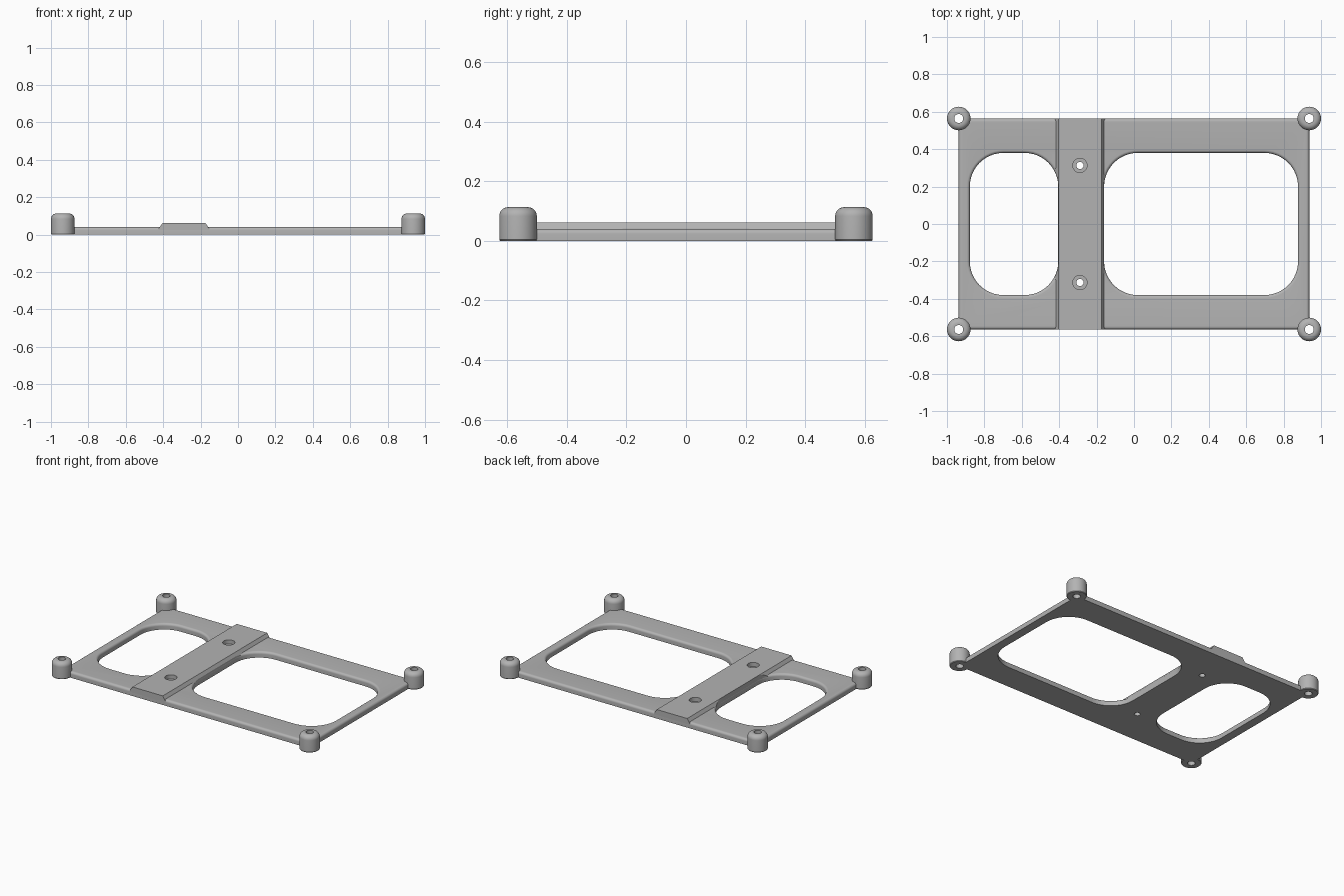
import bpy
import math

cube = bpy.data.objects.get("Cube")
if cube:
    bpy.data.objects.remove(cube, do_unlink=True)

grey = bpy.data.materials.new("mid grey")
grey.use_nodes = True
colour = (0.45, 0.45, 0.45, 1)
grey.diffuse_color = colour
grey.node_tree.nodes["Principled BSDF"].inputs["Base Color"].default_value = colour

HX, HY = 0.937, 0.564        # plate half size, also the post centres
TOP, LIP = 0.04, 0.016       # plate thickness and edge rounding
BAR_X, HOLE_Y = -0.289, 0.313
OPENINGS = [(-0.878, -0.405), (-0.16, 0.877)]


def loft(name, rings, tube=False):
    """Join equal rings of points with quads; cap the ends or close into a tube."""
    n = len(rings[0])
    verts = [p for ring in rings for p in ring]
    faces = []
    for k in range(len(rings) if tube else len(rings) - 1):
        a, b = k * n, (k + 1) % len(rings) * n
        for i in range(n):
            j = (i + 1) % n
            faces.append((a + i, a + j, b + j, b + i))
    if not tube:
        faces.append(tuple(reversed(range(n))))
        faces.append(tuple(range(len(verts) - n, len(verts))))
    mesh = bpy.data.meshes.new(name)
    mesh.from_pydata(verts, [], faces)
    mesh.materials.append(grey)
    obj = bpy.data.objects.new(name, mesh)
    bpy.context.collection.objects.link(obj)
    return obj


def circle(x, y, r, z, n=48):
    return [(x + r * math.cos(2 * math.pi * i / n),
             y + r * math.sin(2 * math.pi * i / n), z) for i in range(n)]


def rounded_rect(x0, x1, y0, y1, r, z, n=12):
    pts = []
    corners = [(x1 - r, y1 - r), (x0 + r, y1 - r), (x0 + r, y0 + r), (x1 - r, y0 + r)]
    for q, (cx, cy) in enumerate(corners):
        for i in range(n + 1):
            a = (q + i / n) * math.pi / 2
            pts.append((cx + r * math.cos(a), cy + r * math.sin(a), z))
    return pts


def quarter(r, steps=6):
    """Inset and height pairs along a rounded edge of radius r."""
    angles = [math.pi / 2 * i / steps for i in range(steps + 1)]
    return [(r - r * math.cos(a), r * math.sin(a)) for a in angles]


def cut(obj, cutters):
    for cutter in cutters:
        cutter.hide_render = True
        cutter.hide_set(True)
        mod = obj.modifiers.new("cut", 'BOOLEAN')
        mod.operation = 'DIFFERENCE'
        mod.solver = 'EXACT'
        mod.object = cutter


def smooth(obj):
    bpy.ops.object.select_all(action='DESELECT')
    obj.select_set(True)
    bpy.context.view_layer.objects.active = obj
    for mod in list(obj.modifiers):
        bpy.ops.object.modifier_apply(modifier=mod.name)
    bpy.ops.object.shade_smooth_by_angle(angle=math.radians(30))


def opening(name, x0, x1, profile):
    return loft(name, [rounded_rect(x0 - o, x1 + o, -0.38 - o, 0.38 + o, 0.18 + o, z)
                       for o, z in profile])


# Base plate with a rounded upper rim
rim = [(0, 0)] + [(i, TOP - LIP + h) for i, h in quarter(LIP)]
plate = loft("base_plate", [[(-HX + i, -HY + i, z), (HX - i, -HY + i, z),
                             (HX - i, HY - i, z), (-HX + i, HY - i, z)] for i, z in rim])

# Raised cross bar with sloping sides
section = [(-0.426, 0.012), (-0.426, 0.028), (-0.404, 0.062),
           (-0.174, 0.062), (-0.152, 0.028), (-0.152, 0.012)]
bar = loft("cross_bar", [[(x, y, z) for x, z in section] for y in (HY, -HY)])

# Openings: softened edge in the plate, straight edge in the bar
lip = [(0, -0.1)] + [(i, TOP - LIP + h) for i, h in quarter(LIP)] + [(LIP, 0.1)]
for k, (x0, x1) in enumerate(OPENINGS):
    cut(plate, [opening(f"plate_opening_cutter_{k}", x0, x1, lip)])
    cut(bar, [opening(f"bar_opening_cutter_{k}", x0, x1, [(0.001, -0.1), (0.001, 0.1)])])

# Counterbored screw holes in the bar
for side in (-1, 1):
    y = side * HOLE_Y
    steps = [(0.019, -0.1), (0.019, 0.034), (0.038, 0.034), (0.038, 0.1)]
    cutter = loft("screw_hole_cutter", [circle(BAR_X, y, r, z) for r, z in steps])
    cut(bar, [cutter])
    cut(plate, [cutter])

# Hollow corner posts with rounded tops, seated in the plate corners
R, BORE, HEIGHT, DOME = 0.063, 0.024, 0.113, 0.03
post_profile = [(BORE, 0), (R - 0.003, 0), (R, 0.004)]
post_profile += [(R - i, HEIGHT - DOME + h) for i, h in quarter(DOME, 8)]
post_profile.append((BORE, HEIGHT))
for sx, lr in ((-1, "right"), (1, "left")):
    for sy, fb in ((-1, "front"), (1, "back")):
        x, y = sx * HX, sy * HY
        post = loft(f"{fb}_{lr}_post", [circle(x, y, r, z) for r, z in post_profile], True)
        smooth(post)
        cut(plate, [loft("post_seat_cutter", [circle(x, y, R - 0.004, z) for z in (-0.1, 0.2)])])

smooth(plate)
smooth(bar)
